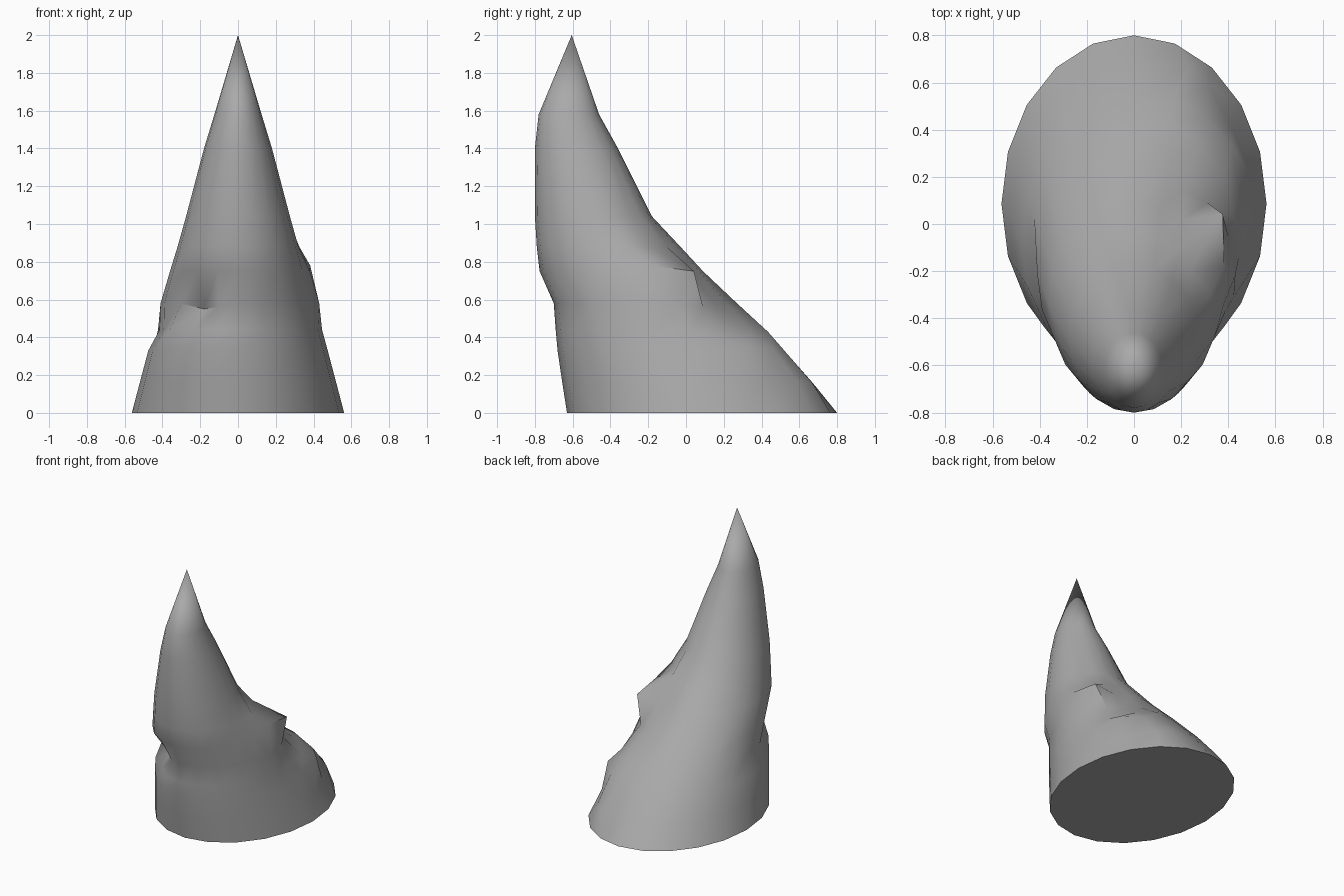
import bpy
import bmesh
from math import cos, sin, radians, tau

SIDES = 20

# Remove the default cube
cube = bpy.data.objects.get("Cube")
if cube:
    bpy.data.objects.remove(cube, do_unlink=True)

# Stone material
stone = bpy.data.materials.new("stone_grey")
stone.use_nodes = True
grey = (0.4, 0.4, 0.4, 1)
stone.diffuse_color = grey
stone.node_tree.nodes["Principled BSDF"].inputs["Base Color"].default_value = grey

# Cross-sections: height, half width, front edge, back edge
SECTIONS = [
    (0, .562, -.63, .80),
    (.16, .52, -.655, .67),
    (.33, .475, -.68, .52),
    (.44, .445, -.69, .41),
    (.58, .41, -.70, .27),
    (.75, .36, -.775, .09),
    (.88, .32, -.79, -.03),
    (1.04, .275, -.80, -.18),
    (1.4, .18, -.80, -.36),
    (1.58, .125, -.78, -.46),
]

# Chips and ledges: (section, side) -> offset
CHIPS = {
    (1, 3): (.01, .05, 0), (1, 4): (.07, .03, 0),
    (2, 2): (.03, .06, .02), (2, 3): (.02, .06, 0), (2, 4): (.02, .03, 0),
    (3, 2): (.03, .02, -.04), (3, 3): (.01, .04, -.01), (3, 4): (.02, .05, -.01),
    (4, 2): (-.02, .02, -.02), (4, 3): (-.02, -.03, 0), (4, 4): (0, -.03, 0),
    (4, 0): (.02, 0, 0), (4, 1): (.01, .01, 0),
    (5, 0): (.02, 0, 0), (5, 1): (.04, .03, .03), (5, 2): (.085, .13, 0),
    (5, 3): (-.01, .01, 0), (6, 1): (.02, .0, 0), (6, 2): (-.02, -.01, 0),
    (3, 10): (.03, 0, 0), (3, 11): (.03, 0, 0), (4, 12): (.03, .03, 0),
    (4, 13): (.06, .06, -.03), (4, 14): (.02, .04, -.02),
    (3, 13): (.03, .02, 0),
}


def section_ring(bm, row):
    """One elliptical ring of vertices with its chips applied."""
    z, half_width, front, back = SECTIONS[row]
    middle, depth = (front + back) / 2, (back - front) / 2
    ring = []
    for k in range(SIDES):
        a = tau * k / SIDES
        dx, dy, dz = CHIPS.get((row, k), (0, 0, 0))
        ring.append(bm.verts.new((half_width * cos(a) + dx,
                                  middle + depth * sin(a) + dy, z + dz)))
    return ring


# Leaning spike: loft the rings, close the base, fan to the tip
bm = bmesh.new()
rings = [section_ring(bm, row) for row in range(len(SECTIONS))]
for low, high in zip(rings, rings[1:]):
    for k in range(SIDES):
        n = (k + 1) % SIDES
        bm.faces.new((low[k], low[n], high[n], high[k]))
bm.faces.new(list(reversed(rings[0])))
tip = bm.verts.new((0, -.605, 2))
for k in range(SIDES):
    bm.faces.new((rings[-1][k], rings[-1][(k + 1) % SIDES], tip))
bmesh.ops.recalc_face_normals(bm, faces=bm.faces)

mesh = bpy.data.meshes.new("rock_spike")
bm.to_mesh(mesh)
bm.free()
mesh.materials.append(stone)
spike = bpy.data.objects.new("rock_spike", mesh)
bpy.context.collection.objects.link(spike)

# Smooth shading with crisp ledges
bpy.ops.object.select_all(action='DESELECT')
spike.select_set(True)
bpy.context.view_layer.objects.active = spike
bpy.ops.object.shade_smooth_by_angle(angle=radians(45))
